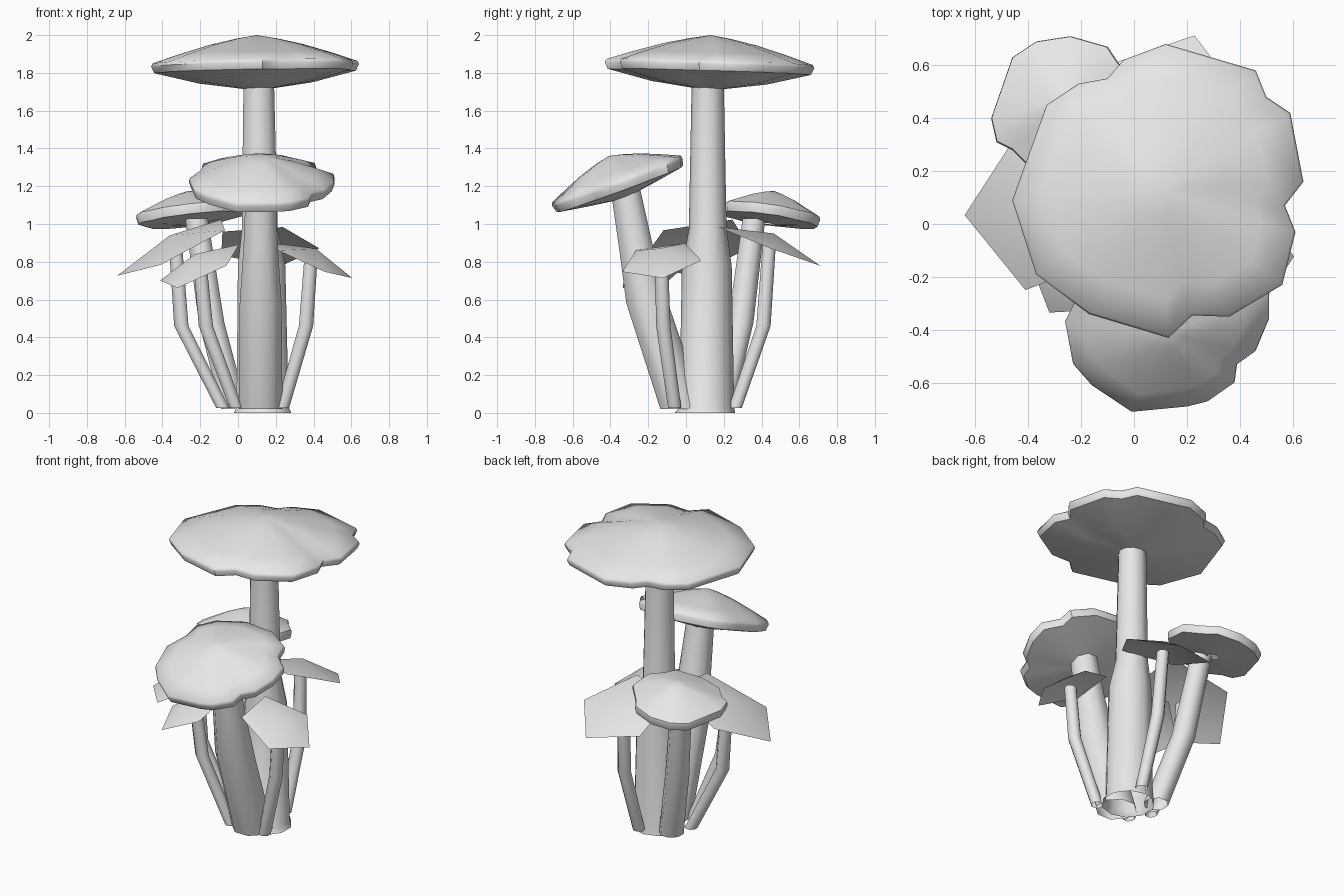
import bpy
import bmesh
from math import cos, sin, tau, radians

default = bpy.data.objects.get("Cube")
if default:
    bpy.data.objects.remove(default, do_unlink=True)

# One plain grey for the whole cluster
grey = bpy.data.materials.new("pale_grey")
grey.use_nodes = True
grey.diffuse_color = (0.8, 0.8, 0.8, 1)
grey.node_tree.nodes["Principled BSDF"].inputs["Base Color"].default_value = grey.diffuse_color


def loft(name, rings):
    """Skin a stack of equal-length rings into a smooth, open-ended surface."""
    bm = bmesh.new()
    loops = [[bm.verts.new(p) for p in ring] for ring in rings]
    count = len(loops[0])
    for low, high in zip(loops, loops[1:]):
        for i in range(count):
            j = (i + 1) % count
            bm.faces.new((low[i], low[j], high[j], high[i]))
    # Rings of zero size collapse to a peak
    bmesh.ops.remove_doubles(bm, verts=bm.verts[:], dist=0.0001)
    mesh = bpy.data.meshes.new(name)
    bm.to_mesh(mesh)
    bm.free()
    mesh.materials.append(grey)
    obj = bpy.data.objects.new(name, mesh)
    bpy.context.collection.objects.link(obj)
    bpy.ops.object.select_all(action="DESELECT")
    obj.select_set(True)
    bpy.context.view_layer.objects.active = obj
    bpy.ops.object.shade_smooth_by_angle(angle=radians(50))


def stem(name, path, sides=8):
    """Bent, tapering stalk through (x, y, z, radius) stations."""
    turns = [tau * (i + 0.5) / sides for i in range(sides)]
    loft(name, [[(x + r * cos(a), y + r * sin(a), z) for a in turns]
                for x, y, z, r in path])


def tilted_cap(name, centre, slope, outline, profile):
    """Cap on a sloping rim plane; profile is (share of outline, height above it)."""
    cx, cy, cz = centre
    sx, sy = slope
    rings = []
    for share, h in profile:
        ring = []
        for x, y in outline:
            dx, dy = (x - cx) * share, (y - cy) * share
            ring.append((cx + dx - sx * h, cy + dy - sy * h,
                         cz + sx * dx + sy * dy + h))
        rings.append(ring)
    loft(name, rings)


def ragged_cap(name, centre, slope, height, depth, outline):
    """Grown cap: low cone on top, thin rim and shallow underside."""
    profile = [(0.12, -depth), (0.55, -depth * 0.75), (0.97, -0.04), (1, -0.005),
               (0.985, 0.012), (0.75, height * 0.36), (0.45, height * 0.68),
               (0.2, height * 0.88), (0, height)]
    tilted_cap(name, centre, slope, outline, profile)


def leaf_cap(name, centre, radius, spin, slope):
    """Thin five-sided cap of a young mushroom, slightly peaked."""
    turns = [radians(spin) + tau * i / 5 for i in range(5)]
    outline = [(centre[0] + radius * cos(a), centre[1] + radius * sin(a)) for a in turns]
    tilted_cap(name, centre, slope, outline, [(1, 0), (0, 0.065)])


# Tall central mushroom
stem("tall_stem", [(0.13, 0.1, 0, 0.16), (0.13, 0.11, 0.03, 0.145), (0.125, 0.11, 0.78, 0.132),
                   (0.115, 0.115, 0.97, 0.1), (0.11, 0.115, 1.75, 0.085)], sides=10)
ragged_cap("tall_cap", (0.1, 0.13, 1.845), (0.015, -0.03), 0.155, 0.13, [
    (0.13, -0.43), (0.22, -0.345), (0.36, -0.35), (0.56, -0.23), (0.61, -0.03),
    (0.57, 0.07), (0.64, 0.16), (0.59, 0.42), (0.5, 0.48), (0.46, 0.58),
    (0.12, 0.68), (-0.04, 0.62), (-0.1, 0.55), (-0.21, 0.53), (-0.33, 0.45),
    (-0.46, 0.09), (-0.37, -0.19), (-0.17, -0.34)])

# Leaning front mushroom
stem("front_stem", [(0.12, -0.02, 0.02, 0.125), (0.12, -0.205, 0.58, 0.12),
                    (0.12, -0.265, 0.88, 0.098), (0.12, -0.32, 1.18, 0.085)])
ragged_cap("front_cap", (0.12, -0.36, 1.225), (-0.03, 0.37), 0.135, 0.085, [
    (-0.01, -0.71), (0.2, -0.69), (0.28, -0.67), (0.38, -0.6), (0.39, -0.53),
    (0.46, -0.48), (0.51, -0.36), (0.51, -0.25), (0.42, -0.18), (0.41, -0.1),
    (0.28, -0.03), (0.08, -0.02), (-0.1, -0.08), (-0.19, -0.16),
    (-0.2, -0.25), (-0.26, -0.37), (-0.23, -0.53), (-0.16, -0.61)])

# Small back mushroom
stem("back_stem", [(-0.02, 0.18, 0.02, 0.075), (-0.14, 0.29, 0.48, 0.073),
                   (-0.22, 0.36, 1.03, 0.065)])
ragged_cap("back_cap", (-0.25, 0.45, 1.06), (0.11, -0.14), 0.115, 0.06, [
    (-0.25, 0.19), (-0.08, 0.22), (-0.04, 0.28), (0.03, 0.35), (0.04, 0.5),
    (-0.06, 0.61), (-0.1, 0.67), (-0.24, 0.71), (-0.37, 0.69), (-0.46, 0.63),
    (-0.54, 0.4), (-0.52, 0.31), (-0.46, 0.28), (-0.4, 0.22)])

# Young mushrooms: kinked thin stalk under a five-sided cap
young = {
    "left_side": ((0.385, -0.13, 0.805), 0.22, 2, (-0.42, 0.13), (0.36, -0.12), (0.235, -0.06)),
    "right_front": ((-0.2, -0.15, 0.775), 0.22, 21, (0.44, 0.33), (-0.17, -0.13), (-0.01, -0.06)),
    "right_side": ((-0.33, 0.05, 0.875), 0.31, 39, (0.47, 0.18), (-0.3, 0.05), (-0.08, 0.06)),
    "back": ((0.145, 0.44, 0.885), 0.285, 1, (-0.04, -0.38), (0.16, 0.41), (0.16, 0.26)),
}
for name, (centre, radius, spin, slope, bend, foot) in young.items():
    leaf_cap(name + "_leaf_cap", centre, radius, spin, slope)
    stem(name + "_thin_stem", [(*foot, 0.025, 0.038), (*bend, 0.46, 0.041),
                               (*centre, 0.038)])
